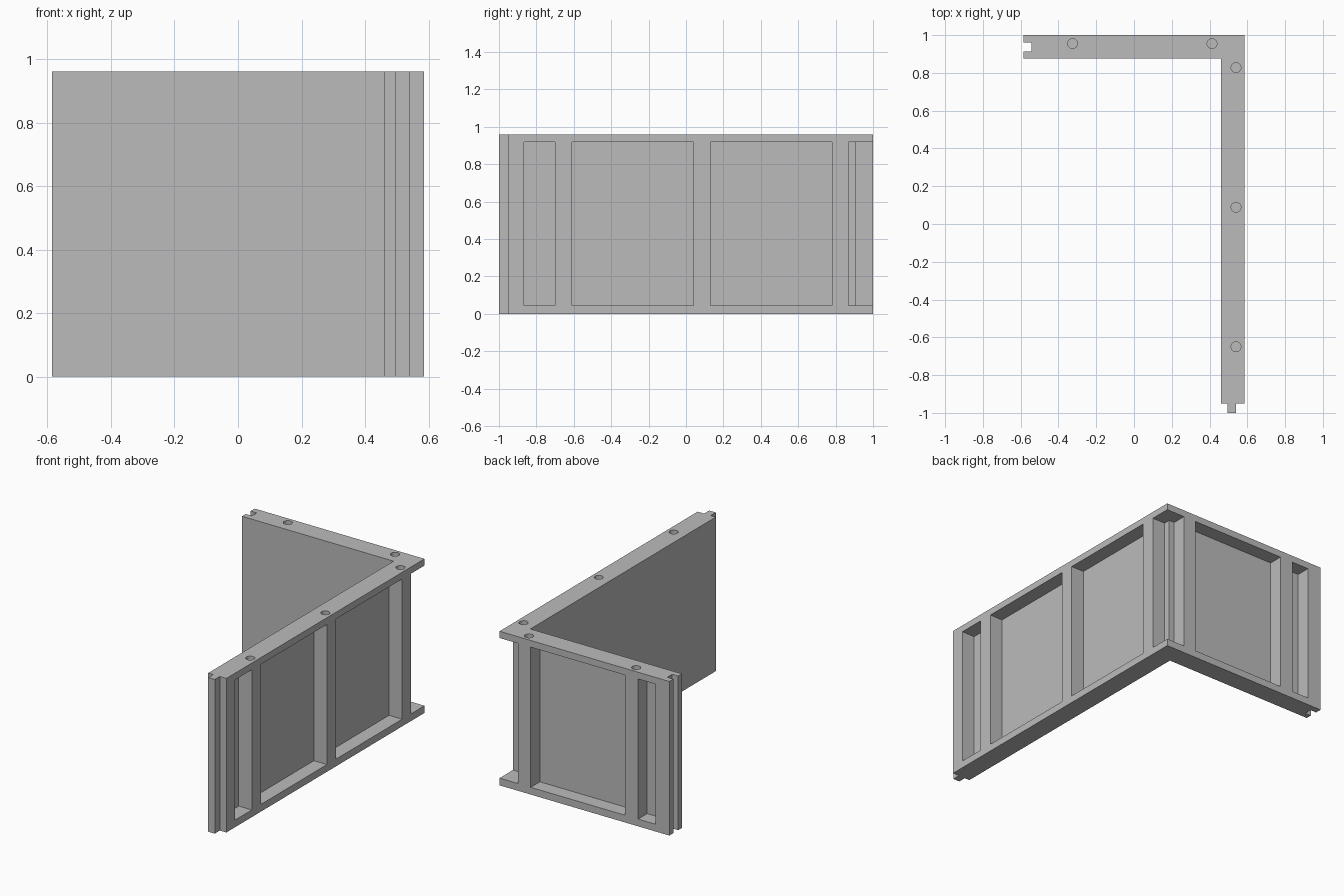
import bpy
import bmesh
import math

cube = bpy.data.objects.get("Cube")
if cube:
    bpy.data.objects.remove(cube, do_unlink=True)

grey = bpy.data.materials.new("plain grey")
grey.use_nodes = True
COLOUR = (0.5, 0.5, 0.5, 1)
grey.diffuse_color = COLOUR
grey.node_tree.nodes["Principled BSDF"].inputs["Base Color"].default_value = COLOUR

HEIGHT = 0.96
LOW, HIGH = 0.045, 0.918      # bottom and top of the recesses
OUT_X, OUT_Y = 0.585, 1.0     # outer faces of the two walls
PANEL_X, PANEL_Y = 0.495, 0.91  # recess floors


def prism(bm, outline, z0, z1):
    """Extrude a closed plan outline from z0 to z1."""
    face = bm.faces.new([bm.verts.new((x, y, z0)) for x, y in outline])
    result = bmesh.ops.extrude_face_region(bm, geom=[face])
    verts = [v for v in result["geom"] if isinstance(v, bmesh.types.BMVert)]
    bmesh.ops.translate(bm, verts=verts, vec=(0, 0, z1 - z0))


def rect(x0, x1, y0, y1):
    return [(x0, y0), (x1, y0), (x1, y1), (x0, y1)]


def make_object(name, bm):
    bmesh.ops.recalc_face_normals(bm, faces=bm.faces)
    mesh = bpy.data.meshes.new(name)
    bm.to_mesh(mesh)
    bm.free()
    mesh.materials.append(grey)
    obj = bpy.data.objects.new(name, mesh)
    bpy.context.collection.objects.link(obj)
    return obj


# L-shaped wall with a tongue on the front end and a groove on the left end
bm = bmesh.new()
prism(bm, [
    (0.46, -0.95), (0.495, -0.95), (0.495, -1), (0.54, -1), (0.54, -0.95),
    (OUT_X, -0.95), (OUT_X, OUT_Y), (-OUT_X, OUT_Y),
    (-OUT_X, 0.96), (-0.543, 0.96), (-0.543, 0.912), (-OUT_X, 0.912),
    (-OUT_X, 0.875), (0.46, 0.875),
], 0, HEIGHT)
wall = make_object("corner_wall", bm)

# Recesses between the posts on both outer faces
bm = bmesh.new()
for y0, y1 in ((-0.865, -0.7), (-0.61, 0.04), (0.13, 0.78)):
    prism(bm, rect(PANEL_X, OUT_X + 0.05, y0, y1), LOW, HIGH)
for x0, x1 in ((-0.49, -0.37), (-0.28, 0.37)):
    prism(bm, rect(x0, x1, PANEL_Y, OUT_Y + 0.05), LOW, HIGH)

# Open corner, stepped around the inner edge
prism(bm, [(PANEL_X, 0.868), (0.63, 0.868), (0.63, 1.05),
           (0.457, 1.05), (0.457, PANEL_Y), (PANEL_X, PANEL_Y)], LOW, HIGH)

# Peg holes in the top, one above each post
# Kept shallower than the top rail
for cx, cy in ((-0.325, 0.955), (0.413, 0.955),
               (0.54, 0.828), (0.54, 0.088), (0.54, -0.65)):
    ring = [(cx + 0.026 * math.cos(a * math.tau / 32),
             cy + 0.026 * math.sin(a * math.tau / 32)) for a in range(32)]
    prism(bm, ring, HEIGHT - 0.035, HEIGHT + 0.05)
cutter = make_object("recess_cutter", bm)
cutter.hide_render = True

cut = wall.modifiers.new("recesses", "BOOLEAN")
cut.operation = "DIFFERENCE"
cut.solver = "EXACT"
cut.object = cutter
bpy.context.view_layer.objects.active = wall
wall.select_set(True)
bpy.ops.object.modifier_apply(modifier=cut.name)
bpy.data.objects.remove(cutter, do_unlink=True)
